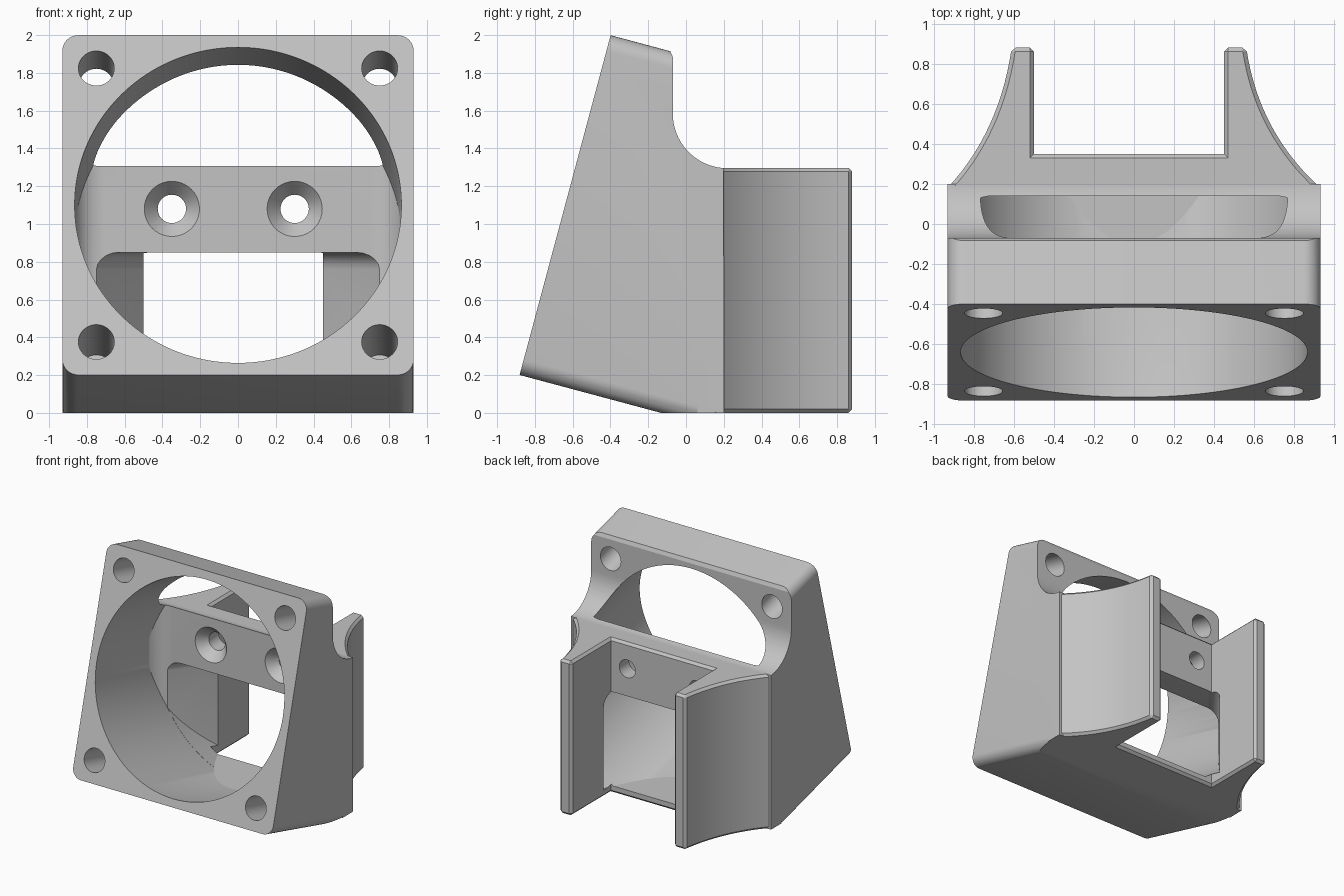
import bpy, bmesh
from math import radians, sin, cos, pi
from mathutils import Matrix, Vector

old = bpy.data.objects.get("Cube")
if old:
    bpy.data.objects.remove(old)

grey = bpy.data.materials.new("light_grey_plastic")
grey.use_nodes = True
colour = (0.55, 0.55, 0.55, 1)
grey.diffuse_color = colour
grey.node_tree.nodes["Principled BSDF"].inputs["Base Color"].default_value = colour

TILT = radians(15)
AXIS = Vector((0, cos(TILT), -sin(TILT)))      # fan axis, pointing inwards
UP = Vector((0, sin(TILT), cos(TILT)))
FACE = Vector((0, -0.64, 1.1))                 # centre of the tilted front face
TILTED = Matrix.Translation(FACE) @ Matrix((Vector((1, 0, 0)), UP, -AXIS)).transposed().to_4x4()


def make(name, bm):
    bmesh.ops.recalc_face_normals(bm, faces=bm.faces)
    mesh = bpy.data.meshes.new(name)
    bm.to_mesh(mesh)
    bm.free()
    obj = bpy.data.objects.new(name, mesh)
    bpy.context.collection.objects.link(obj)
    mesh.materials.append(grey)
    return obj


def prism(points, shift):
    """Extrude a closed outline along a vector."""
    bm = bmesh.new()
    face = bm.faces.new([bm.verts.new(p) for p in points])
    new = bmesh.ops.extrude_face_region(bm, geom=[face])["geom"]
    verts = [v for v in new if isinstance(v, bmesh.types.BMVert)]
    bmesh.ops.translate(bm, verts=verts, vec=shift)
    return bm


def arc(cx, cy, r, start, end, n=12):
    angles = [radians(start + (end - start) * i / n) for i in range(n + 1)]
    return [(cx + r * cos(a), cy + r * sin(a)) for a in angles]


def bezier(a, b, c, n=14):
    a, b, c = Vector(a), Vector(b), Vector(c)
    ts = [i / n for i in range(n + 1)]
    return [tuple(a * (1 - t) ** 2 + b * 2 * t * (1 - t) + c * t * t) for t in ts]


def rod(name, centre, direction, start, end, r1, r2=None, sides=40):
    """Round cutter from start to end along a direction."""
    bm = bmesh.new()
    rot = Vector(direction).to_track_quat('Z', 'Y').to_matrix().to_4x4()
    mid = Vector(centre) + Vector(direction) * (start + end) / 2
    bmesh.ops.create_cone(bm, cap_ends=True, segments=sides, radius1=r1,
                          radius2=r1 if r2 is None else r2, depth=end - start,
                          matrix=Matrix.Translation(mid) @ rot)
    return make(name, bm)


def boolean(target, tool, operation):
    mod = target.modifiers.new("boolean", 'BOOLEAN')
    mod.object, mod.operation, mod.solver = tool, operation, 'EXACT'
    bpy.context.view_layer.update()
    graph = bpy.context.evaluated_depsgraph_get()
    mesh = bpy.data.meshes.new_from_object(target.evaluated_get(graph))
    target.modifiers.clear()
    target.data = mesh
    bpy.data.objects.remove(tool)


# Front body: side profile, with the sweep up to the fan plate
side = [(-1.1, 0), (0.2, 0)] + arc(0.22, 1.585, 0.29, 266, 180, 16)
side += [(-0.07, 1.885), (-0.09, 1.93), (-0.09, 2.3), (-1.1, 2.3)]
body = make("fan_duct_mount", prism([(-1, y, z) for y, z in side], (2, 0, 0)))

# Tilted rounded square trims the body to the fan outline
w, h, r = 0.93, 0.931, 0.085
outline = []
for sx, sy, a in ((1, 1, 0), (-1, 1, 90), (-1, -1, 180), (1, -1, 270)):
    outline += arc(sx * (w - r), sy * (h - r), r, a, a + 90, 8)
trim = make("trim", prism([TILTED @ Vector((x, y, 0)) for x, y in outline], AXIS * 2.5))
boolean(body, trim, 'INTERSECT')

# Rear part: two curved arms either side of a channel, with chamfered edges
L, R, WALL, TIP, TOP = -0.5, 0.45, 0.35, 0.88, 1.297
right_curve = bezier((w, 0.18), (0.62, 0.46), (0.56, TIP))
left_curve = bezier((-0.61, TIP), (-0.67, 0.46), (-w, 0.18))
plan = [(w, 0.06)] + right_curve + [(R, TIP), (R, WALL), (L, WALL), (L, TIP)]
plan += left_curve + [(-w, 0.06)]
bm = prism([(x, y, 0) for x, y in plan], (0, 0, TOP))
edges = []
for e in bm.edges:
    a, b = (v.co for v in e.verts)
    level = abs(a.z - b.z) < 0.001
    if (level and min(a.y, b.y) > 0.17 and abs(a.x - b.x) < 1.5) or (not level and a.y > TIP - 0.01):
        edges.append(e)
bmesh.ops.bevel(bm, geom=edges, offset=0.02, offset_type='OFFSET', segments=1,
                profile=0.5, affect='EDGES', clamp_overlap=True)
boolean(body, make("rear_arms", bm), 'UNION')

# Duct chamber: fan bore limited by a rounded back wall and a thin floor
FLOOR, BACK, CEILING = 0.06, 0.14, 0.85
half = arc(0.71, BACK - 0.16, 0.16, 0, 90)
room = [(0.87, -1.5)] + half + [(-x, y) for x, y in reversed(half)] + [(-0.87, -1.5)]
chamber = rod("chamber", FACE, AXIS, -0.3, 2, 0.865, sides=128)
boolean(chamber, make("room", prism([(x, y, FLOOR) for x, y in room], (0, 0, 3))), 'INTERSECT')
boolean(body, chamber, 'DIFFERENCE')

# Lower outlet: narrows from the chamber into the channel
outlet = [(0.8, -0.2), (0.8, 0.07), (0.73, 0.16), (R, 0.45), (L, 0.45),
          (-0.73, 0.16), (-0.8, 0.07), (-0.8, -0.2)]
bm = prism([(x, y, FLOOR) for x, y in outlet], (0, 0, CEILING - FLOOR))
rims = [e for e in bm.edges if all(v.co.z > CEILING - 0.01 for v in e.verts)
        and e.verts[0].co.x * e.verts[1].co.x > 0]
bmesh.ops.bevel(bm, geom=rims, offset=0.09, offset_type='OFFSET', segments=5,
                profile=0.5, affect='EDGES', clamp_overlap=True)
nozzle = make("nozzle", bm)
boolean(nozzle, rod("bore", FACE, AXIS, -0.3, 2, 0.864, sides=128), 'INTERSECT')
boolean(body, nozzle, 'DIFFERENCE')

# Fan screw holes in the plate corners
for sx in (-1, 1):
    for sy in (-1, 1):
        spot = FACE + Vector((sx * 0.75, 0, 0)) + UP * sy * 0.75
        boolean(body, rod("fan_hole", spot, AXIS, -0.1, 0.62, 0.095), 'DIFFERENCE')

# Countersunk mounting holes in the back wall
for x in (-0.35, 0.3):
    spot = (x, BACK, 1.08)
    boolean(body, rod("countersink", spot, (0, 1, 0), -0.01, 0.08, 0.155, 0.075), 'DIFFERENCE')
    boolean(body, rod("screw_hole", spot, (0, 1, 0), 0.04, 0.5, 0.075), 'DIFFERENCE')

if not body.data.materials:
    body.data.materials.append(grey)
bpy.ops.object.select_all(action='DESELECT')
body.select_set(True)
bpy.context.view_layer.objects.active = body
bpy.ops.object.shade_smooth_by_angle(angle=radians(22))
